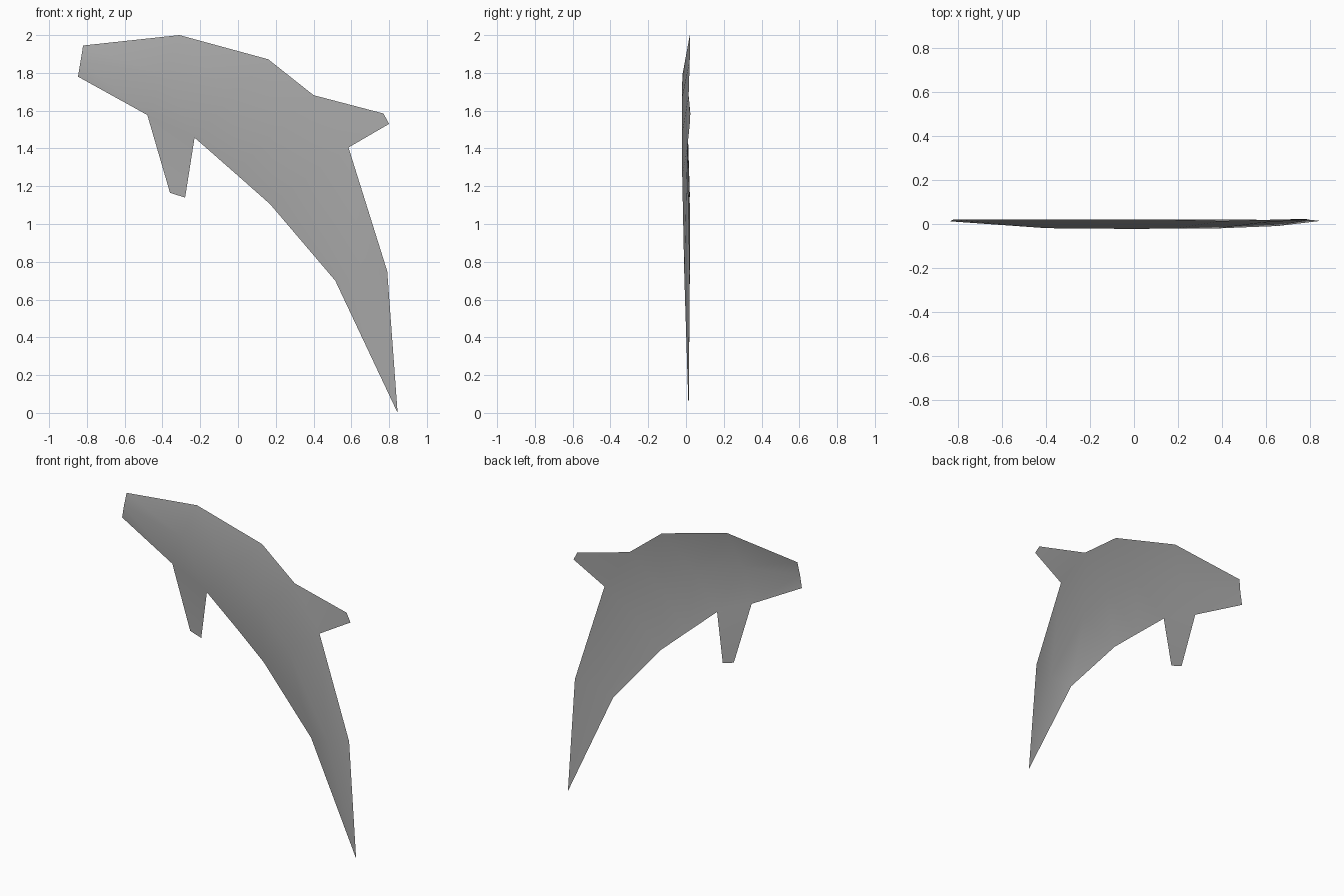
import bpy
import bmesh

cube = bpy.data.objects.get("Cube")
if cube:
    bpy.data.objects.remove(cube, do_unlink=True)

EDGE, ROOT = 0.02, 0.007   # depth of the outer rim and of the fin roots

grey = bpy.data.materials.new("plain grey")
grey.use_nodes = True
colour = (0.4, 0.4, 0.4, 1)
grey.diffuse_color = colour
grey.node_tree.nodes["Principled BSDF"].inputs["Base Color"].default_value = colour

# Ribs from nose to tail: back point, belly point (x, z), rim depths, spine depth
ribs = [
    ((-0.82, 1.945), (-0.847, 1.78), EDGE, 0.012, 0.012),
    ((-0.31, 2.0), (-0.48, 1.577), EDGE, ROOT, -0.019),
    ((0.16, 1.872), (-0.23, 1.457), EDGE, ROOT, -0.022),
    ((0.40, 1.682), (-0.02, 1.273), 0.014, 0.016, -0.021),
    ((0.585, 1.405), (0.17, 1.105), ROOT, EDGE, -0.02),
    ((0.79, 0.75), (0.515, 0.70), EDGE, EDGE, -0.009),
]

bm = bmesh.new()


def vert(point, depth):
    return bm.verts.new((point[0], depth, point[1]))


# Body sheet, bulging along the spine
rows = []
for back, belly, back_y, belly_y, spine_y in ribs:
    middle = [(a + b) / 2 for a, b in zip(back, belly)]
    rows.append((vert(back, back_y), vert(middle, spine_y), vert(belly, belly_y)))
for a, b in zip(rows, rows[1:]):
    for i in (0, 1):
        bm.faces.new((a[i], a[i + 1], b[i + 1], b[i]))

# Tail point
tip = vert((0.845, 0), 0.014)
for i in (0, 1):
    bm.faces.new((rows[-1][i], rows[-1][i + 1], tip))

# Dorsal fin
bm.faces.new((rows[3][0], rows[4][0], vert((0.80, 1.53), EDGE), vert((0.77, 1.585), 0.023)))

# Flipper
bm.faces.new((rows[1][2], vert((-0.36, 1.165), EDGE), vert((-0.28, 1.14), EDGE), rows[2][2]))

for face in bm.faces:
    face.smooth = True
mesh = bpy.data.meshes.new("body_sheet")
bm.to_mesh(mesh)
bm.free()
mesh.materials.append(grey)
body = bpy.data.objects.new("body_sheet", mesh)
bpy.context.collection.objects.link(body)
